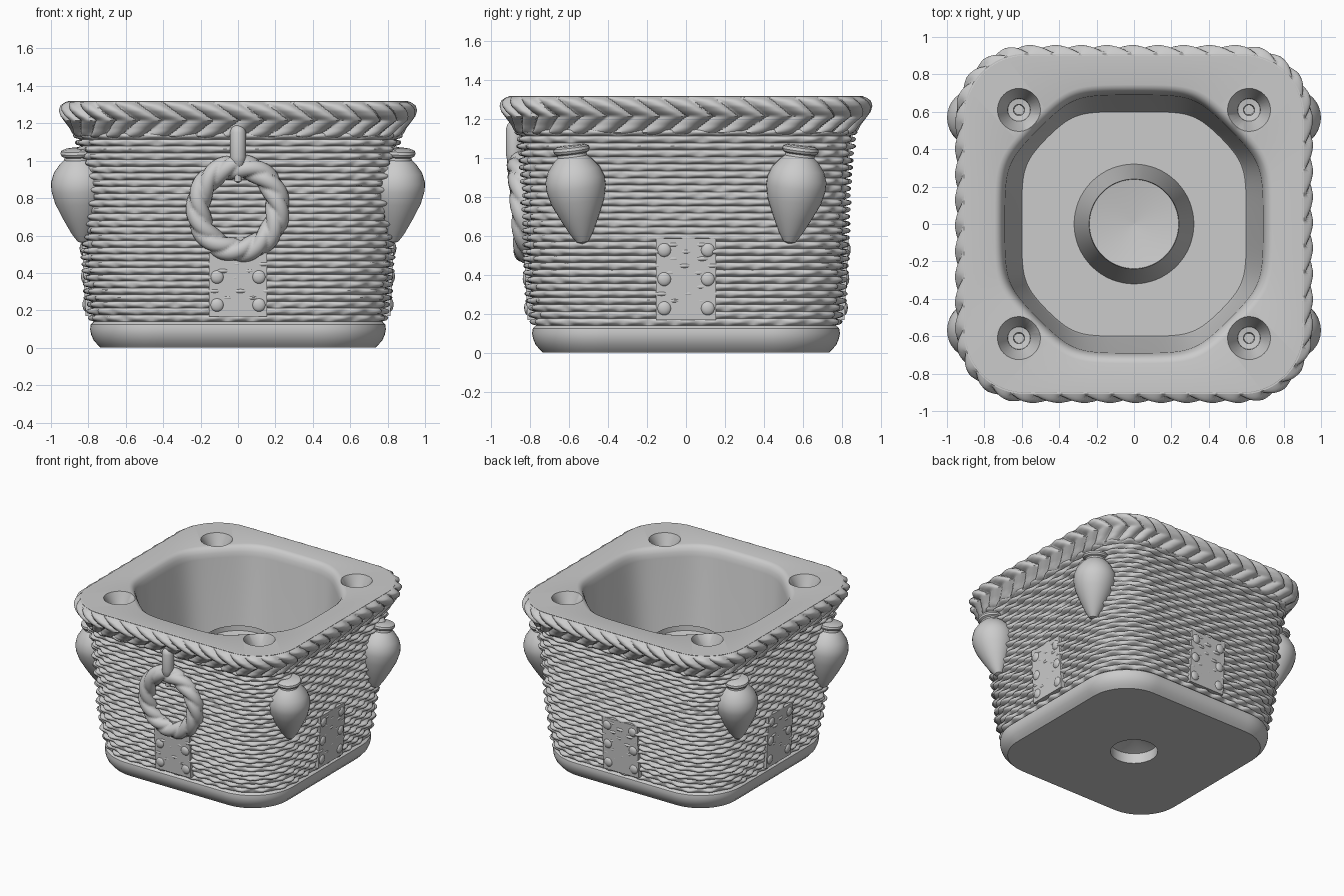
import bpy, bmesh, math, random
from mathutils import Matrix, Vector
from math import sin, cos, pi

cube = bpy.data.objects.get("Cube")
if cube:
    bpy.data.objects.remove(cube, do_unlink=True)

grey = bpy.data.materials.new("plain grey")
grey.use_nodes = True
COLOUR = (0.6, 0.6, 0.6, 1)
grey.diffuse_color = COLOUR
grey.node_tree.nodes["Principled BSDF"].inputs["Base Color"].default_value = COLOUR

CORE, RADIUS = 0.5, 0.35                          # reference corner shape
CORE_BY_HEIGHT = [(0, .43), (.15, .43), (1.13, .56), (1.32, .58)]


def finish(obj, angle=35):
    bpy.ops.object.select_all(action='DESELECT')
    obj.select_set(True)
    bpy.context.view_layer.objects.active = obj
    bpy.ops.object.shade_smooth_by_angle(angle=math.radians(angle))
    return obj


def add_mesh(name, mesh):
    obj = bpy.data.objects.new(name, mesh)
    bpy.context.collection.objects.link(obj)
    mesh.materials.append(grey)
    return obj


def loft(name, rings, caps=True, wrap=False, angle=35):
    """Skin a list of equal-length point rings."""
    n, count = len(rings[0]), len(rings)
    faces = []
    for j in range(count if wrap else count - 1):
        a, b = j * n, (j + 1) % count * n
        faces += [(a + i, a + (i + 1) % n, b + (i + 1) % n, b + i) for i in range(n)]
    if caps:
        faces += [tuple(reversed(range(n))), tuple(range((count - 1) * n, count * n))]
    mesh = bpy.data.meshes.new(name)
    mesh.from_pydata([p for ring in rings for p in ring], [], faces)
    if caps or wrap:
        bm = bmesh.new()
        bm.from_mesh(mesh)
        bmesh.ops.recalc_face_normals(bm, faces=bm.faces)
        bm.to_mesh(mesh)
        bm.free()
    return finish(add_mesh(name, mesh), angle)


def interpolate(points, z):
    for (z0, h0), (z1, h1) in zip(points, points[1:]):
        if z <= z1:
            return h0 + (h1 - h0) * (z - z0) / (z1 - z0)
    return points[-1][1]


def outline(n):
    """Rounded square as (anchor x, anchor y, normal x, normal y)."""
    arc, points = RADIUS * pi / 2, []
    for k in range(4):
        for i in range(n // 4):
            s = (2 * CORE + arc) * i * 4 / n
            if s < CORE:
                x, y, a = CORE, s, 0
            elif s < CORE + arc:
                x, y, a = CORE, CORE, (s - CORE) / RADIUS
            else:
                x, y, a = 2 * CORE + arc - s, CORE, pi / 2
            u, v = cos(a), sin(a)
            for _ in range(k):
                x, y, u, v = -y, x, -v, u
            points.append((x / CORE, y / CORE, u, v))
    return points


def square_ring(base, half, z, bump=lambda t: 0):
    ring, core = [], interpolate(CORE_BY_HEIGHT, z)
    for i, (x, y, u, v) in enumerate(base):
        r = half - core + bump(i / len(base))
        ring.append((x * core + r * u, y * core + r * v, z))
    return ring


def octagon_ring(half, diagonal, z, n):
    """Softened octagon, with the diagonal sides at their own distance."""
    ring = []
    for i in range(n):
        c, s = cos(2 * pi * i / n), sin(2 * pi * i / n)
        a = max(abs(c), abs(s)) / half
        b = (abs(c) + abs(s)) / math.sqrt(2) / diagonal
        r = (a ** 16 + b ** 16) ** (-1 / 16)
        ring.append((r * c, r * s, z))
    return ring


def circle(r, z, n):
    return [(r * cos(2 * pi * i / n), r * sin(2 * pi * i / n), z) for i in range(n)]


def revolve(name, profile, n=32):
    return loft(name, [circle(r, z, n) for r, z in profile])


# Solid pot: plinth, hidden core, flat top, deep cavity with a dished central post
N = 192
base = outline(N)
rings = [square_ring(base, h, z) for z, h in (
    (0, .735), (.015, .75), (.04, .772), (.07, .785), (.1, .791), (.125, .787),
    (.14, .77), (.145, .74), (1.13, .8), (1.27, .9), (1.319, .91))]
rings += [octagon_ring(h, d, z, N) for z, h, d in (
    (1.319, .745, .775), (1.314, .728, .757), (1.3, .712, .74), (1.275, .7, .728),
    (1.24, .69, .72), (.2, .61, .665), (.17, .6, .655))]
rings += [circle(r, z, N) for r, z in ((.32, .17), (.24, .92), (.238, .88), (.01, .84))]
pot = loft("pot_body", rings)

# Drill the corner sockets and the blind hole underneath
cutters = []
for x in (-.615, .615):
    for y in (-.61, .61):
        socket = revolve("socket_cutter", [(.117, 1.34), (.115, 1.318), (.062, 1.245),
                                           (.06, 1.23), (.03, 1.225), (.026, 1.1)])
        socket.location = (x, y, 0)
        cutters.append(socket)
cutters.append(revolve("drain_cutter", [(.17, -.02), (.17, .08), (.01, .13)], 48))
for cutter in cutters:
    cutter.hide_render = True
    mod = pot.modifiers.new("drill", 'BOOLEAN')
    mod.object, mod.operation, mod.solver = cutter, 'DIFFERENCE', 'EXACT'
bpy.context.view_layer.update()
bpy.context.view_layer.objects.active = pot
for mod in list(pot.modifiers):
    if mod.type == 'BOOLEAN':
        bpy.ops.object.modifier_apply(modifier=mod.name)
for cutter in cutters:
    bpy.data.objects.remove(cutter, do_unlink=True)
finish(pot)

# Woven wall: slightly uneven strands passing in and out of the stakes
random.seed(4)
ROWS, STEPS, STAKES = 28, 5, 40
LOW, HIGH = .14, 1.15
wall = [(LOW, .803), (.3, .825), (.5, .838), (.9, .853), (1.05, .865), (HIGH, .885)]
base = outline(400)
shift = [random.uniform(-.7, .7) for _ in range(ROWS + 1)]
swell = [random.uniform(-.006, .004) for _ in range(ROWS + 1)]
rings = []
for j in range(ROWS * STEPS + 1):
    z = LOW + (HIGH - LOW) * j / (ROWS * STEPS)
    row, part = divmod(j, STEPS)
    round_off = math.sqrt(sin(pi * part / STEPS))

    def weave(t):
        wave = cos(2 * pi * STAKES * t + pi * row + shift[row])
        drift = .004 * sin(2 * pi * 9 * t + row * row)
        return -.034 + round_off * (.02 + swell[row] + drift + .013 * wave)
    rings.append(square_ring(base, interpolate(wall, z), z, weave))
loft("woven_wall", rings, caps=False, angle=50)

# Braided rim in a herringbone of slanted strands
rim = [(1.11, .82), (1.13, .868), (1.17, .888), (1.21, .918), (1.24, .94),
       (1.27, .948), (1.295, .94), (1.312, .922), (1.32, .9)]
base = outline(720)
rings = []
for j in range(29):
    z = 1.11 + .21 * j / 28
    fade = min(1, j / 5, (28 - j) / 3)

    def braid(t):
        phase = (52 * t + 10 * abs(z - 1.215)) % 1
        return fade * (.036 * math.sqrt(sin(pi * phase ** 1.4)) - .026)
    rings.append(square_ring(base, interpolate(rim, z), z, braid))
loft("braided_rim", rings, caps=False, angle=50)

# Riveted plate on each side
for k, side in enumerate(("front", "left", "back", "right")):
    bm = bmesh.new()
    bmesh.ops.create_cube(bm, size=1, matrix=Matrix.Diagonal((.31, .08, .42, 1)))
    for x in (-.112, .112):
        for z in (-.15, 0, .15):
            bmesh.ops.create_uvsphere(bm, u_segments=16, v_segments=10, radius=.036,
                                      matrix=Matrix.Translation((x, -.036, z))
                                      @ Matrix.Diagonal((1, .5, 1, 1)))
    bm.transform(Matrix.Rotation(k * pi / 2, 4, 'Z') @ Matrix.Translation((0, -.785, .38))
                 @ Matrix.Rotation(.05, 4, 'X'))
    mesh = bpy.data.meshes.new("plate")
    bm.to_mesh(mesh)
    bm.free()
    finish(add_mesh(side + "_riveted_plate", mesh))

# Hanging jars, two on each flank, leaning in towards their tips
jar = [(.004, 0), (.03, .01), (.06, .055), (.1, .135), (.138, .22), (.154, .29),
       (.153, .335), (.135, .385), (.1, .43), (.076, .452), (.074, .465), (.088, .472),
       (.094, .485), (.09, .5), (.07, .508), (.004, .51)]
for sx, flank in ((1, "left"), (-1, "right")):
    for sy, end in ((-1, "front"), (1, "back")):
        obj = revolve(f"{end}_{flank}_jar", jar)
        tip, top = Vector((sx * .828, sy * .53, .56)), Vector((sx * .857, sy * .592, 1.07))
        obj.rotation_mode = 'QUATERNION'
        obj.rotation_quaternion = (top - tip).to_track_quat('Z', 'Y')
        obj.location = tip

# Twisted ring on the front
rings = []
for j in range(144):
    a = 2 * pi * j / 144
    ring = []
    for i in range(30):
        p = 2 * pi * i / 30
        r = .046 + .02 * math.sqrt(abs(sin((3 * p + 11 * a) / 2)))
        ring.append(((.213 + r * cos(p)) * cos(a), r * sin(p), (.225 + r * cos(p)) * sin(a)))
    rings.append(ring)
twist = loft("twisted_ring", rings, caps=False, wrap=True, angle=60)
twist.location = (0, -.838, .745)
twist.rotation_euler = (.08, 0, 0)

# Peg that holds the ring
peg = revolve("ring_peg", [(.003, .88), (.018, .89), (.02, .96), (.036, .98), (.043, 1.02),
                           (.043, 1.15), (.035, 1.175), (.018, 1.188), (.003, 1.19)], 24)
peg.location = (0, -.882, 0)
